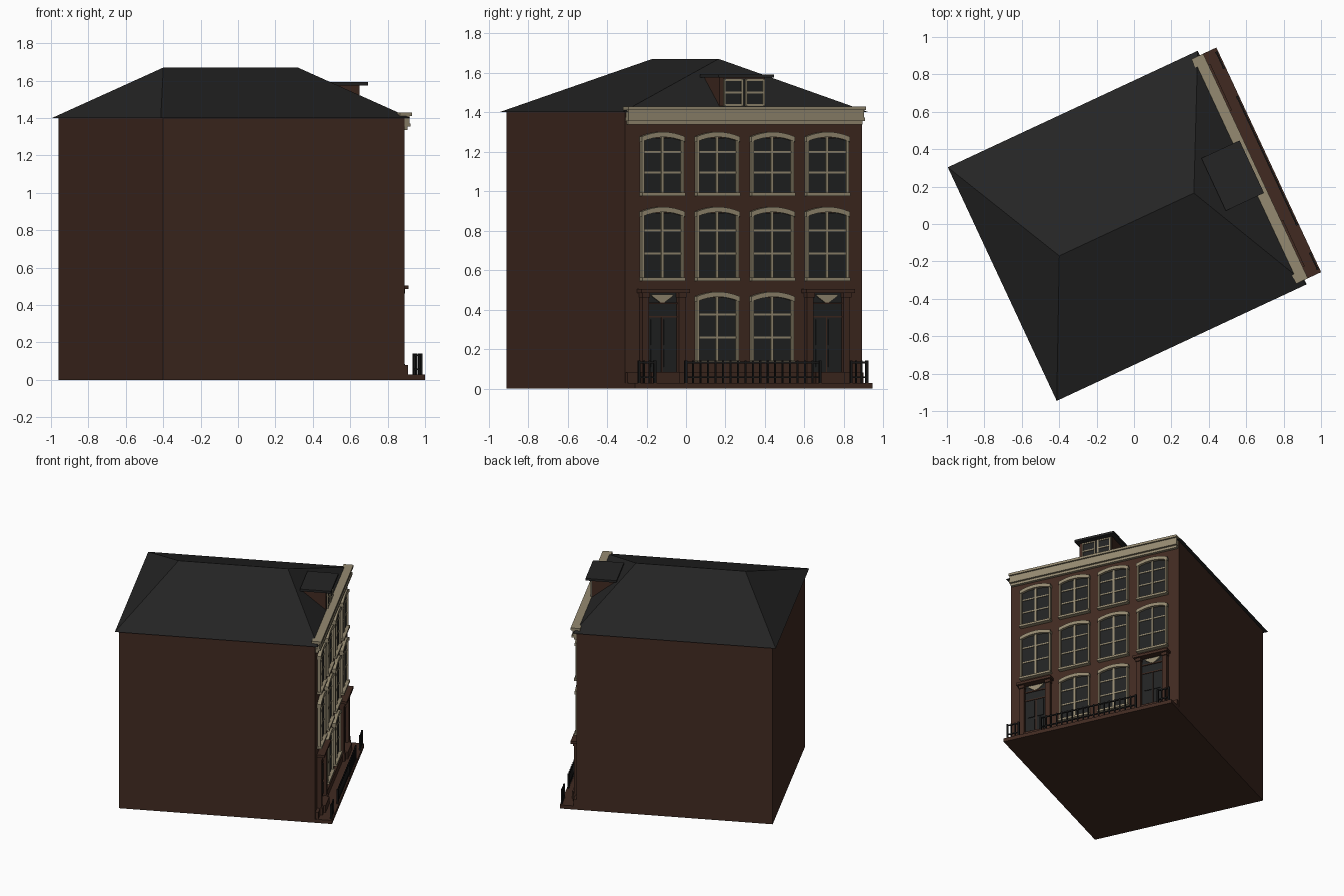
import bpy, bmesh, math
from mathutils import Matrix

if "Cube" in bpy.data.objects:
    bpy.data.objects.remove(bpy.data.objects["Cube"])

# Local frame: x = outward from the facade, y = along the facade
PLACE = Matrix.Rotation(math.radians(25), 4, 'Z') @ Matrix.Translation((0, 0.0065, 0))
WALL = 0.676


def material(name, rgb):
    m = bpy.data.materials.new(name)
    m.diffuse_color = (*rgb, 1)
    m.use_nodes = True
    m.node_tree.nodes["Principled BSDF"].inputs["Base Color"].default_value = m.diffuse_color
    return m


BRICK = material("brown_brick", (0.052, 0.023, 0.015))
SLATE = material("dark_slate", (0.018, 0.018, 0.018))
GLASS = material("dark_glass", (0.016, 0.017, 0.017))
STONE = material("beige_trim", (0.30, 0.255, 0.165))
IRON = material("black_iron", (0.010, 0.010, 0.010))


def finish(bm, name, mat):
    bmesh.ops.recalc_face_normals(bm, faces=bm.faces)
    me = bpy.data.meshes.new(name)
    bm.to_mesh(me)
    bm.free()
    me.materials.append(mat)
    ob = bpy.data.objects.new(name, me)
    ob.matrix_world = PLACE
    bpy.context.collection.objects.link(ob)
    return ob


def add_box(bm, x0, x1, y0, y1, z0, z1):
    m = Matrix.Translation(((x0 + x1) / 2, (y0 + y1) / 2, (z0 + z1) / 2)) \
        @ Matrix.Diagonal((x1 - x0, y1 - y0, z1 - z0, 1))
    bmesh.ops.create_cube(bm, size=1, matrix=m)


def boxes(name, mat, items):
    bm = bmesh.new()
    for b in items:
        add_box(bm, *b)
    return finish(bm, name, mat)


def add_hull(bm, pts):
    # convex solid around the given points
    vs = [bm.verts.new(p) for p in pts]
    bmesh.ops.convex_hull(bm, input=vs)


def add_arch(bm, x0, x1, yc, half, z_end, rise, thick, n=8):
    # segmental arch band made of short blocks
    def pt(i):
        t = 2 * i / n - 1
        return yc + half * t, z_end + rise * (1 - t * t)
    rows = []
    for i in range(n + 1):
        y, z = pt(i)
        rows.append([bm.verts.new(p) for p in
                     ((x0, y, z - thick), (x1, y, z - thick), (x1, y, z), (x0, y, z))])
    for a, b in zip(rows, rows[1:]):
        for k in range(4):
            bm.faces.new((a[k], a[(k + 1) % 4], b[(k + 1) % 4], b[k]))
    bm.faces.new(rows[0])
    bm.faces.new(rows[-1][::-1])


# Main block and pavement
boxes("house_walls", BRICK, [(-0.747, WALL, -0.6625, 0.6625, 0, 1.40)])
boxes("pavement", BRICK, [(WALL - 0.01, 0.798, -0.6625, 0.6625, 0, 0.028)])

# Hipped roof
bm = bmesh.new()
add_hull(bm, [(x, y, 1.40) for x in (-0.774, 0.70) for y in (-0.689, 0.689)]
         + [(-0.434, 0.008, 1.67), (0.36, 0.008, 1.67)])
finish(bm, "hipped_roof", SLATE)

# Stepped cornice
boxes("cornice", STONE, [
    (0.650, 0.720, -0.6625, 0.6625, 1.412, 1.43),
    (0.655, 0.708, -0.658, 0.658, 1.372, 1.412),
    (0.660, 0.714, -0.660, 0.660, 1.355, 1.372),
    (0.660, 0.698, -0.655, 0.655, 1.337, 1.355)])

# Dormer
bm = bmesh.new()
add_hull(bm, [(x, y, z) for y in (-0.128, 0.128)
              for x, z in ((0.66, 1.41), (0.66, 1.577), (0.48, 1.577))])
finish(bm, "dormer_body", BRICK)
boxes("dormer_roof", SLATE, [(0.475, 0.70, -0.15, 0.16, 1.575, 1.592)])
boxes("dormer_glass", GLASS, [(0.655, 0.664, -0.105, 0.125, 1.43, 1.57)])
trim = []
for c in (-0.052, 0.068):
    trim += [(0.655, 0.672, c + s * 0.048 - 0.005, c + s * 0.048 + 0.005, 1.432, 1.568)
             for s in (-1, 1)]
    trim += [(0.655, 0.670, c - 0.048, c + 0.048, z - 0.005, z + 0.005)
             for z in (1.437, 1.50, 1.563)]
boxes("dormer_window_frames", STONE, trim)

# Arched windows: column centres with bottom and top heights
COLS = (-0.4605, -0.1535, 0.1535, 0.4605)
wins = [(c, z0, z1) for c in COLS for z0, z1 in ((0.98, 1.30), (0.55, 0.92))]
wins += [(c, 0.13, 0.49) for c in COLS[1:3]]
boxes("window_glass", GLASS, [(WALL - 0.01, 0.685, c - 0.11, c + 0.11, z0, z1 - 0.03)
                              for c, z0, z1 in wins])
bm = bmesh.new()
for c, z0, z1 in wins:
    add_arch(bm, WALL - 0.01, 0.704, c, 0.121, z1 - 0.024, 0.024, 0.026)
    add_box(bm, WALL - 0.01, 0.71, c - 0.121, c + 0.121, z0 - 0.004, z0 + 0.012)
    for s in (-1, 1):
        y = c + s * 0.111
        add_box(bm, WALL - 0.01, 0.70, y - 0.006, y + 0.006, z0, z1 - 0.03)
    add_box(bm, WALL - 0.01, 0.692, c - 0.007, c + 0.007, z0, z1 - 0.02)
    for f in (0.36, 0.68):
        z = z0 + f * (z1 - z0)
        add_box(bm, WALL - 0.01, 0.690, c - 0.108, c + 0.108, z - 0.005, z + 0.005)
finish(bm, "window_frames", STONE)

# Doorways: pilasters, lintel, step, leaf, panels and fanlight
surround, leaves, panels = [], [], []
fan = bmesh.new()
for c in (COLS[0], COLS[3]):
    for s in (-1, 1):
        y = c + s * 0.102
        surround += [(WALL - 0.01, 0.708, y - 0.018, y + 0.018, 0.02, 0.485),
                     (WALL - 0.01, 0.716, y - 0.022, y + 0.022, 0.02, 0.085),
                     (WALL - 0.01, 0.716, y - 0.022, y + 0.022, 0.462, 0.485)]
        y = c + s * 0.036
        for z0, z1 in ((0.11, 0.20), (0.22, 0.35)):
            panels.append((0.68, 0.688, y - 0.026, y + 0.026, z0, z1))
    surround += [(WALL - 0.01, 0.732, c - 0.136, c + 0.136, 0.485, 0.505),
                 (WALL - 0.01, 0.730, c - 0.08, c + 0.08, 0.02, 0.083),
                 (WALL - 0.01, 0.687, c - 0.084, c + 0.084, 0.360, 0.368),
                 (WALL - 0.01, 0.685, c - 0.003, c + 0.003, 0.083, 0.36),
                 (WALL - 0.01, 0.689, c - 0.084, c + 0.084, 0.428, 0.436)]
    leaves.append((WALL - 0.01, 0.682, c - 0.084, c + 0.084, 0.083, 0.485))
    add_hull(fan, [(x, c + y, z) for x in (0.68, 0.692) for y, z in
                   ((-0.062, 0.477), (0.062, 0.477), (-0.055, 0.466), (0.055, 0.466),
                    (-0.012, 0.436), (0.012, 0.436))])
boxes("door_surrounds", BRICK, surround)
boxes("door_leaves", GLASS, leaves)
boxes("door_panels", GLASS, panels)
finish(fan, "door_fanlights", STONE)

# Low plinth along the wall between the doorways and at the corners
boxes("wall_plinth", BRICK, [(WALL - 0.01, 0.698, y0, y1, 0.02, 0.08)
                             for y0, y1 in ((-0.66, -0.58), (-0.34, 0.34), (0.58, 0.66))])

# Iron railings
bars = []
for y0, y1, n in ((-0.375, 0.375, 19), (-0.637, -0.548, 4), (0.548, 0.637, 4)):
    for z in (0.058, 0.132):
        bars.append((0.783, 0.791, y0, y1, z - 0.004, z + 0.004))
    for i in range(n):
        y = y0 + (y1 - y0) * i / (n - 1)
        w = 0.006 if i in (0, n - 1) else 0.004
        bars.append((0.787 - w, 0.787 + w, y - w, y + w, 0.025, 0.142))
boxes("railings", IRON, bars)
